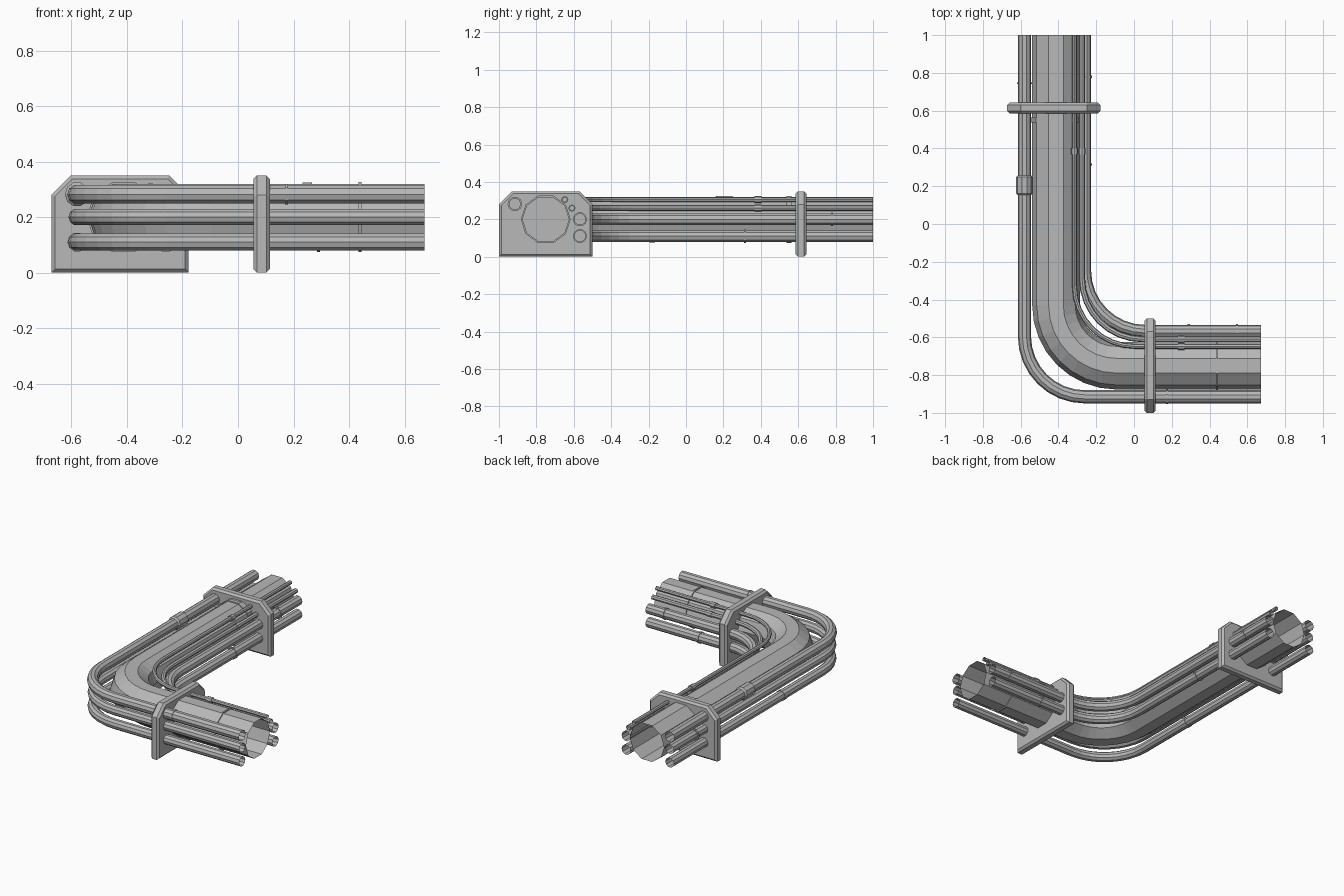
import bpy, bmesh, math
from mathutils import Vector

if "Cube" in bpy.data.objects:
    bpy.data.objects.remove(bpy.data.objects["Cube"])

BEND = 0.32          # bend radius shared by every pipe
END_X, END_Y = 0.672, 1.0

# Dark grey metal
metal = bpy.data.materials.new("dark_grey_metal")
metal.diffuse_color = (0.48, 0.48, 0.48, 1)
metal.use_nodes = True
metal.node_tree.nodes["Principled BSDF"].inputs["Base Color"].default_value = metal.diffuse_color


def finish(name, bm):
    mesh = bpy.data.meshes.new(name)
    bm.to_mesh(mesh)
    bm.free()
    mesh.materials.append(metal)
    obj = bpy.data.objects.new(name, mesh)
    bpy.context.collection.objects.link(obj)
    return obj


def sweep(name, stations, sides):
    """Skin rings along stations of (point, tangent angle, radius)."""
    bm = bmesh.new()
    rings = []
    for p, ang, r in stations:
        n = Vector((-math.sin(ang), math.cos(ang), 0))
        ring = []
        for i in range(sides):
            a = 2 * math.pi * i / sides
            ring.append(bm.verts.new(Vector(p) + n * r * math.cos(a) + Vector((0, 0, r * math.sin(a)))))
        rings.append(ring)
    for a, b in zip(rings, rings[1:]):
        for i in range(sides):
            j = (i + 1) % sides
            bm.faces.new((a[i], a[j], b[j], b[i]))   # wound to face outward
    return finish(name, bm)


def pipe(name, cx, cy, z, r, sides=10, steps=8):
    """Open-ended pipe: along y, round the corner (cx, cy), then along x."""
    st = [((cx, END_Y, z), -math.pi / 2, r)]
    for i in range(steps + 1):
        a = math.pi / 2 * i / steps
        p = (cx + BEND - BEND * math.cos(a), cy + BEND - BEND * math.sin(a), z)
        st.append((p, -math.pi / 2 + a, r))
    st.append(((END_X, cy, z), 0, r))
    sweep(name, st, sides)


def collar(name, centre, axis, r, inner, width, sides=10, cham=0.0):
    """Sleeve around a pipe, with optional chamfered rims."""
    ang = 0 if axis == 'x' else -math.pi / 2
    d = Vector((math.cos(ang), math.sin(ang), 0))
    h = width / 2
    prof = [(-h, inner), (-h, r - cham), (-h + cham, r), (h - cham, r), (h, r - cham), (h, inner)]
    if not cham:
        prof = [(-h, inner), (-h, r), (h, r), (h, inner)]
    sweep(name, [(Vector(centre) + d * t, ang, rr) for t, rr in prof], sides)


def bracket(name, a0, a1, b0, b1, axis):
    """Plate with clipped upper corners; a = span across, b = thickness."""
    c = 0.07
    outline = [(a0, 0), (a1, 0), (a1, 0.35 - c), (a1 - c, 0.35), (a0 + c, 0.35), (a0, 0.35 - c)]
    bm = bmesh.new()
    loops = []
    for b in (b0, b1):
        loops.append([bm.verts.new((b, a, z) if axis == 'x' else (a, b, z)) for a, z in outline])
    bm.faces.new(loops[0])
    bm.faces.new(loops[1])
    for i in range(6):
        j = (i + 1) % 6
        bm.faces.new((loops[0][i], loops[0][j], loops[1][j], loops[1][i]))
    bmesh.ops.recalc_face_normals(bm, faces=bm.faces)
    rim = [e for e in bm.edges if (e.verts[0] in loops[0]) == (e.verts[1] in loops[0])]
    bmesh.ops.bevel(bm, geom=rim, offset=0.013, segments=1, affect='EDGES')
    finish(name, bm)


# Main duct and its bands
MX, MY, MZ = -0.413, -0.75, 0.2
pipe("main_duct", MX, MY, MZ, 0.126)
collar("duct_band_wide", (MX, 0.55, MZ), 'y', 0.132, 0.124, 0.026)
collar("duct_band_thin", (0.44, MY, MZ), 'x', 0.133, 0.124, 0.01)

# Three pipes on the outside of the bend
OX, OY = -0.58, -0.915
for label, z, r in (("upper", 0.282, 0.035), ("middle", 0.2, 0.031), ("lower", 0.11, 0.032)):
    pipe("outer_pipe_" + label, OX, OY, z, r)

# Two pipes on the inside of the bend
IX, IY = -0.26, -0.567
for label, z in (("upper", 0.2), ("lower", 0.11)):
    pipe("inner_pipe_" + label, IX, IY, z, 0.033)

# Two thin conduits above the inside of the bend
pipe("conduit_high", -0.315, -0.648, 0.305, 0.013, 8)
pipe("conduit_low", -0.275, -0.61, 0.26, 0.016, 8)

# Wall brackets
bracket("bracket_x_leg", -1.0, -0.5, 0.055, 0.115, 'x')
bracket("bracket_y_leg", -0.672, -0.178, 0.585, 0.643, 'y')

# Couplings and clips on the small pipes
collar("outer_coupling", (OX, 0.205, 0.282), 'y', 0.044, 0.03, 0.11, cham=0.012)
collar("outer_clip_x", (0.175, OY, 0.282), 'x', 0.039, 0.03, 0.01)
collar("outer_clip_y", (OX, 0.745, 0.2), 'y', 0.039, 0.028, 0.01)
collar("outer_sleeve_lower", (OX, -0.18, 0.11), 'y', 0.035, 0.028, 0.03)
for i, (p, axis) in enumerate((((IX, 0.78, 0.2), 'y'), ((0.545, IY, 0.2), 'x'),
                               ((IX, 0.315, 0.11), 'y'), ((0.29, IY, 0.11), 'x'))):
    collar("inner_clip_%d" % (i + 1), p, axis, 0.038, 0.03, 0.012)
for i, (p, axis) in enumerate((((-0.315, 0.385, 0.305), 'y'), ((-0.275, 0.385, 0.26), 'y'),
                               ((0.25, -0.648, 0.305), 'x'), ((0.25, -0.61, 0.26), 'x'))):
    collar("conduit_sleeve_%d" % (i + 1), p, axis, 0.019, 0.012, 0.035, 8)
